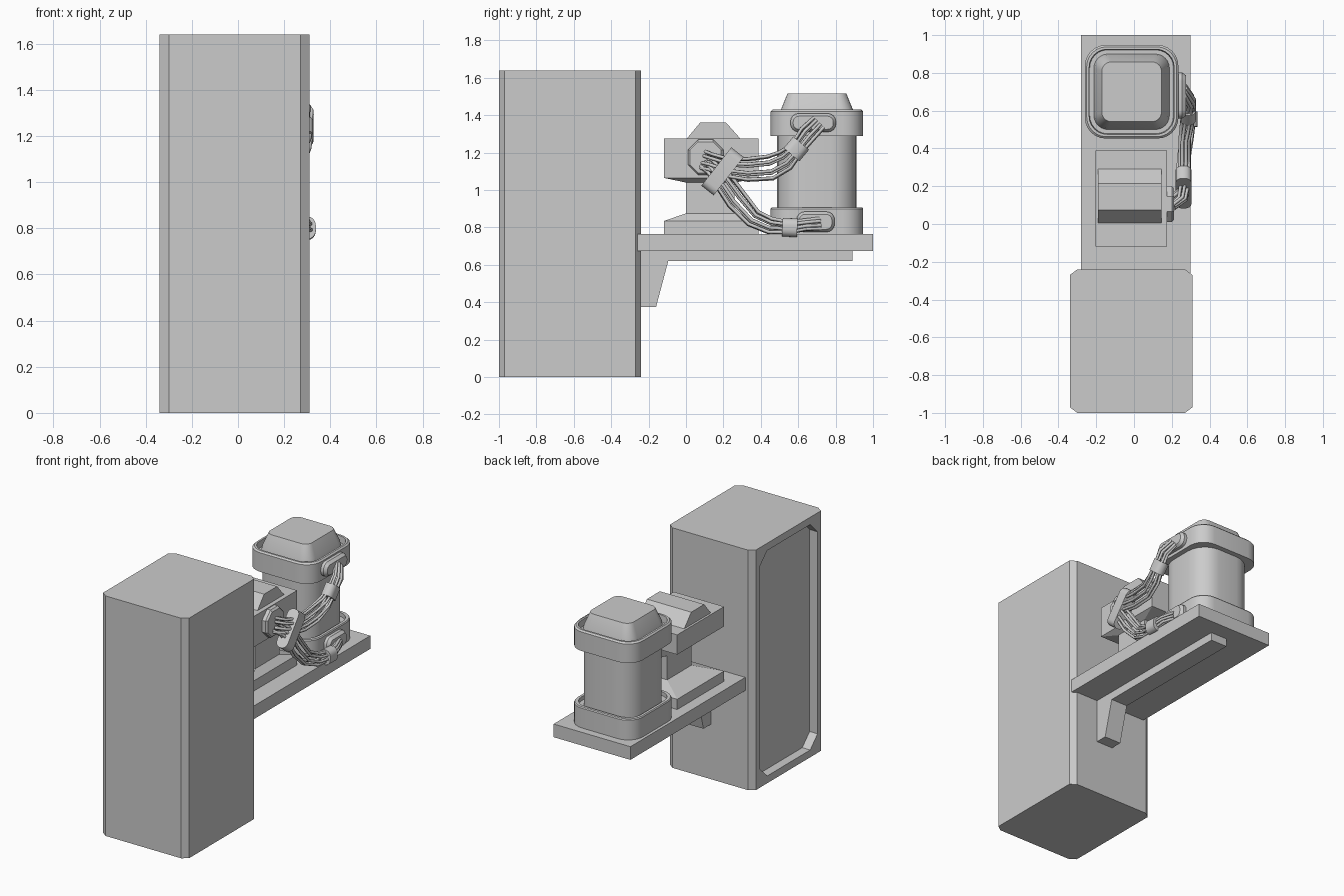
import bpy, bmesh, math
from mathutils import Vector

if "Cube" in bpy.data.objects:
    bpy.data.objects.remove(bpy.data.objects["Cube"])

def make(name, bm, smooth=None):
    bmesh.ops.recalc_face_normals(bm, faces=bm.faces[:])
    me = bpy.data.meshes.new(name)
    bm.to_mesh(me)
    bm.free()
    ob = bpy.data.objects.new(name, me)
    bpy.context.collection.objects.link(ob)
    if smooth:
        bpy.ops.object.select_all(action='DESELECT')
        ob.select_set(True)
        bpy.context.view_layer.objects.active = ob
        bpy.ops.object.shade_smooth_by_angle(angle=math.radians(smooth))
    return ob

def loft(name, rings, smooth=None):
    """Skin a list of equal-length point rings and cap both ends."""
    bm = bmesh.new()
    rows = [[bm.verts.new(p) for p in r] for r in rings]
    n = len(rows[0])
    for a, b in zip(rows, rows[1:]):
        for i in range(n):
            bm.faces.new((a[i], a[(i + 1) % n], b[(i + 1) % n], b[i]))
    bm.faces.new(rows[0])
    bm.faces.new(rows[-1])
    return make(name, bm, smooth)

def prism_x(name, pts, x0, x1):
    return loft(name, [[(x, y, z) for y, z in pts] for x in (x0, x1)])

def rect(x0, x1, y0, y1, z):
    return [(x0, y0, z), (x1, y0, z), (x1, y1, z), (x0, y1, z)]

def box(name, x0, x1, y0, y1, z0, z1):
    return loft(name, [rect(x0, x1, y0, y1, z) for z in (z0, z1)])

def octagon(a0, a1, b0, b1, ca, cb):
    return [(a0 + ca, b0), (a1 - ca, b0), (a1, b0 + cb), (a1, b1 - cb),
            (a1 - ca, b1), (a0 + ca, b1), (a0, b1 - cb), (a0, b0 + cb)]

def rounded(cu, cv, hu, hv, r, seg=6):
    pts = []
    for k, (su, sv) in enumerate(((1, 1), (-1, 1), (-1, -1), (1, -1))):
        for i in range(seg + 1):
            a = math.pi / 2 * (k + i / seg)
            pts.append((cu + su * (hu - r) + r * math.cos(a),
                        cv + sv * (hv - r) + r * math.sin(a)))
    return pts

# Cabinet with a recessed panel on its left side
plan = octagon(-0.34, 0.31, -1, -0.24, 0.04, 0.03)
cabinet = loft("cabinet", [[(x, y, z) for x, y in plan] for z in (0, 1.64)])
cutter = prism_x("panel_cutter", octagon(-0.935, -0.31, 0.05, 1.59, 0.08, 0.08), -0.5, -0.28)
mod = cabinet.modifiers.new("panel", 'BOOLEAN')
mod.operation, mod.solver, mod.object = 'DIFFERENCE', 'EXACT', cutter
bpy.context.view_layer.objects.active = cabinet
bpy.ops.object.modifier_apply(modifier=mod.name)
bpy.data.objects.remove(cutter)

# Shelf and the bracket below it
box("shelf", -0.28, 0.30, -0.26, 1.0, 0.675, 0.765)
prism_x("shelf_bracket", [(-0.25, 0.375), (-0.16, 0.375), (-0.095, 0.62),
                          (0.89, 0.62), (0.89, 0.68), (-0.25, 0.68)], -0.02, 0.105)

# Canister: two collars, a rounded body and a tapered cap in one skin
canister = [(0.2475, 0.11, 0.765), (0.2475, 0.11, 0.90), (0.2425, 0.105, 0.907),
            (0.225, 0.10, 0.907), (0.225, 0.10, 0.88), (0.2125, 0.14, 0.88),
            (0.2125, 0.14, 1.29), (0.2475, 0.11, 1.29), (0.2475, 0.11, 1.42),
            (0.238, 0.105, 1.43), (0.225, 0.095, 1.43), (0.222, 0.095, 1.385),
            (0.20, 0.075, 1.385), (0.1925, 0.07, 1.43), (0.158, 0.05, 1.515)]
loft("canister", [[(x, y, z) for x, y in rounded(-0.0125, 0.70, h, h, r)]
                  for h, r, z in canister], 30)

# Pump block: base, tapered neck, head and raised lid
full, neck = (-0.205, 0.175, -0.118, 0.388), (-0.04, 0.13, 0.0, 0.26)
loft("pump_block", [rect(*f, z) for f, z in (
    (full, 0.76), (full, 0.835), (neck, 0.875), (neck, 1.04),
    ((-0.04, 0.175, -0.118, 0.388), 1.065), ((-0.04, 0.175, -0.118, 0.388), 1.14),
    (full, 1.14), (full, 1.275))])
prism_x("pump_lid", [(0, 1.27), (0.075, 1.36), (0.215, 1.36), (0.295, 1.27)], -0.19, 0.145)
loft("base_pad", [[(x, y, z) for x, y in rounded(-0.12, 0.22, 0.05, 0.07, 0.025, 3)]
                  for z in (0.83, 0.842)])

# Sockets where the wiring plugs in
def socket(name, shape, steps):
    cy, cz, hy, hz, r, seg = shape
    loft(name, [[(x, y, z) for y, z in rounded(cy, cz, hy - d, hz - d, r - d, seg)]
                for x, d in steps], 30)

socket("pump_socket", (0.105, 1.175, 0.095, 0.095, 0.055, 1),
       ((0.17, 0), (0.20, 0), (0.212, 0.012)))
socket("upper_socket", (0.68, 1.36, 0.122, 0.05, 0.045, 4),
       ((0.22, 0), (0.255, 0), (0.275, 0.015)))
socket("lower_socket", (0.693, 0.83, 0.102, 0.055, 0.045, 4),
       ((0.22, 0), (0.255, 0), (0.275, 0.015)))

# Wire bundles: path points are (x, y, z, spread across, spread outward)
upper = [(0.20, 0.09, 1.16, 0.05, 0.015), (0.25, 0.13, 1.15, 0.045, 0.025),
         (0.265, 0.22, 1.12, 0.05, 0.03), (0.268, 0.33, 1.11, 0.06, 0.025),
         (0.268, 0.45, 1.12, 0.065, 0.025), (0.28, 0.53, 1.16, 0.055, 0.03),
         (0.29, 0.59, 1.22, 0.035, 0.028), (0.30, 0.65, 1.30, 0.045, 0.02),
         (0.265, 0.71, 1.36, 0.04, 0.012)]
lower = [(0.20, 0.11, 1.16, 0.05, 0.015), (0.25, 0.15, 1.12, 0.045, 0.025),
         (0.26, 0.20, 1.05, 0.05, 0.03), (0.26, 0.27, 0.95, 0.055, 0.03),
         (0.265, 0.36, 0.85, 0.045, 0.028), (0.28, 0.45, 0.81, 0.04, 0.028),
         (0.292, 0.55, 0.80, 0.03, 0.028), (0.29, 0.64, 0.815, 0.025, 0.018),
         (0.265, 0.72, 0.82, 0.03, 0.012)]

def bundle(name, path, count=8):
    cu = bpy.data.curves.new(name, 'CURVE')
    cu.dimensions, cu.bevel_depth, cu.bevel_resolution = '3D', 0.0095, 1
    cu.use_fill_caps = True
    pts = [Vector(p[:3]) for p in path]
    for k in range(count):
        a = 2 * math.pi * k / count + 0.3
        sp = cu.splines.new('POLY')
        sp.points.add(len(path) - 1)
        for i, p in enumerate(path):
            t = pts[min(i + 1, len(pts) - 1)] - pts[max(i - 1, 0)]
            side = Vector((0, -t.z, t.y)).normalized()
            q = pts[i] + side * p[3] * math.cos(a) + Vector((p[4] * math.sin(a), 0, 0))
            sp.points[i].co = (*q, 1)
    ob = bpy.data.objects.new(name, cu)
    bpy.context.collection.objects.link(ob)

bundle("upper_wires", upper)
bundle("lower_wires", lower)

# Oval straps around the bundles
def strap(name, centre, angle, half_len, across, outward):
    t = Vector((0, math.cos(angle), math.sin(angle)))
    side = Vector((0, -t.z, t.y))
    rings = []
    for s in (-half_len, half_len):
        rings.append([Vector(centre) + t * s + side * u + Vector((v, 0, 0))
                      for u, v in rounded(0, 0, across, outward, outward * 0.9, 4)])
    loft(name, rings, 40)

strap("main_strap", (0.262, 0.195, 1.10), math.radians(-38), 0.042, 0.13, 0.042)
strap("upper_strap", (0.287, 0.59, 1.22), math.radians(50), 0.04, 0.055, 0.04)
strap("lower_strap", (0.295, 0.555, 0.80), math.radians(-3), 0.04, 0.05, 0.042)
